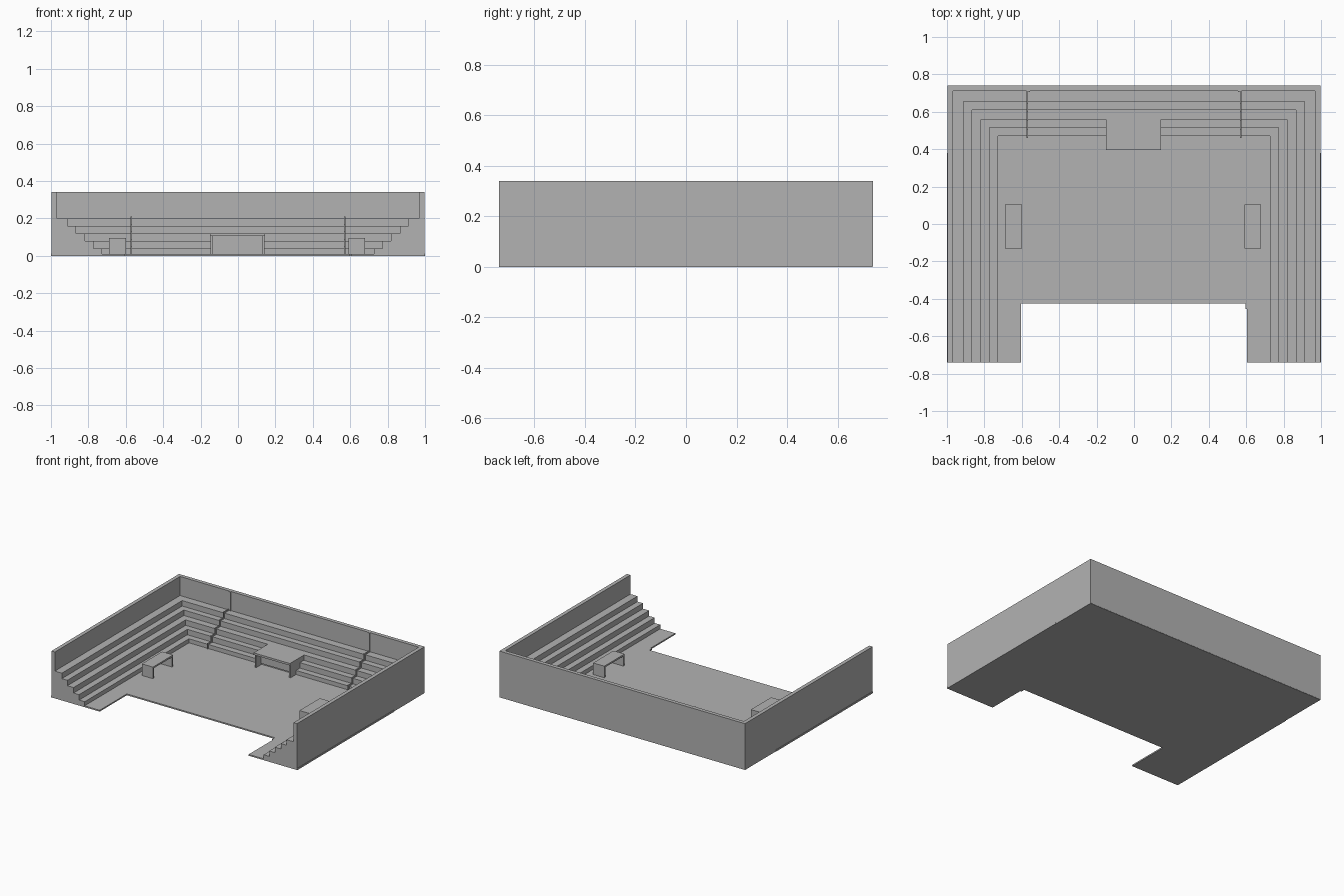
import bpy, bmesh

cube = bpy.data.objects.get("Cube")
if cube:
    bpy.data.objects.remove(cube, do_unlink=True)

grey = bpy.data.materials.new("plain_grey")
grey.use_nodes = True
grey.diffuse_color = (0.45, 0.45, 0.45, 1)
bsdf = next(n for n in grey.node_tree.nodes if n.type == 'BSDF_PRINCIPLED')
bsdf.inputs["Base Color"].default_value = (0.45, 0.45, 0.45, 1)


def finish(name, bm):
    bmesh.ops.recalc_face_normals(bm, faces=bm.faces)
    mesh = bpy.data.meshes.new(name)
    bm.to_mesh(mesh)
    bm.free()
    mesh.materials.append(grey)
    obj = bpy.data.objects.new(name, mesh)
    bpy.context.collection.objects.link(obj)
    return obj


def add_box(bm, x0, x1, y0, y1, z0, z1):
    verts = bmesh.ops.create_cube(bm, size=1)["verts"]
    for v in verts:
        v.co.x = x1 if v.co.x > 0 else x0
        v.co.y = y1 if v.co.y > 0 else y0
        v.co.z = z1 if v.co.z > 0 else z0


def boxes(name, items):
    bm = bmesh.new()
    for item in items:
        add_box(bm, *item)
    return finish(name, bm)


def prism(name, points, direction):
    bm = bmesh.new()
    face = bm.faces.new([bm.verts.new(p) for p in points])
    new = bmesh.ops.extrude_face_region(bm, geom=[face])["geom"]
    bmesh.ops.translate(bm, vec=direction,
                        verts=[v for v in new if isinstance(v, bmesh.types.BMVert)])
    return finish(name, bm)


FRONT, BACK, SIDE = -0.74, 0.74, 0.997

# Floor slab with the entrance notch at the front
outline = [(-SIDE, FRONT), (-0.605, FRONT), (-0.605, -0.425), (0.595, -0.425),
           (0.595, -0.455), (0.605, -0.455), (0.605, FRONT), (SIDE, FRONT),
           (SIDE, 0.739), (-SIDE, 0.739)]
prism("floor", [(x, y, 0) for x, y in outline], (0, 0, 0.01))

# Tiered seating and outer wall: one stepped section swept round three sides
insets = [0.27, 0.225, 0.18, 0.13, 0.085]
heights = [0.04, 0.08, 0.12, 0.16, 0.20]
section = [(0.0, 0.002), (0.27, 0.002)]
for i, h in enumerate(heights):
    section.append((insets[i], h))
    section.append(((insets + [0.028])[i + 1], h))
section += [(0.028, 0.34), (0.0, 0.34)]

bm = bmesh.new()
rings = []
for sx, end in ((-1, True), (-1, False), (1, False), (1, True)):
    rings.append([bm.verts.new((sx * (SIDE - d), FRONT if end else BACK - d, z))
                  for d, z in section])
for a, b in zip(rings, rings[1:]):
    for i in range(len(section)):
        j = (i + 1) % len(section)
        bm.faces.new((a[i], a[j], b[j], b[i]))
bm.faces.new(rings[0])
bm.faces.new(rings[-1])
finish("tiered_seating_and_wall", bm)

for name, s in (("left", 1), ("right", -1)):
    # Low plinth strip along the outside of each wall
    boxes(name + "_plinth", [(*sorted((s * 0.985, s * 1.0)), FRONT, 0.38, 0, 0.012)])

    # Thin stepped divider over the tiers, ending in a strip on the wall
    t = 0.01
    pts = [(0.72, 0.005), (BACK - insets[0] - t, 0.005)]
    for i, h in enumerate(heights):
        pts.append((BACK - insets[i] - t, h + t))
        pts.append((BACK - (insets + [0.028])[i + 1] - t, h + t))
    pts[-1] = (0.72, heights[-1] + t)
    prism(name + "_divider", [(s * 0.575, y, z) for y, z in pts], (-s * 0.007, 0, 0))
    boxes(name + "_wall_strip",
          [(*sorted((s * 0.555, s * 0.574)), 0.706, 0.73, 0.20, 0.339)])

    # Bench with a solid panel under each end
    x0, x1 = sorted((s * 0.59, s * 0.68)) if s > 0 else (-0.69, -0.60)
    boxes(name + "_bench", [(x0, x1, -0.13, 0.105, 0.083, 0.095),
                            (x0, x1, -0.13, -0.118, 0.01, 0.083),
                            (x0, x1, 0.093, 0.105, 0.01, 0.083)])

# Central desk with end panels and a recessed screen panel
boxes("desk", [(-0.15, 0.145, 0.395, 0.575, 0.105, 0.12),
               (-0.147, -0.137, 0.405, 0.56, 0.01, 0.105),
               (0.132, 0.142, 0.405, 0.56, 0.01, 0.105),
               (-0.137, 0.132, 0.462, 0.472, 0.02, 0.105)])
